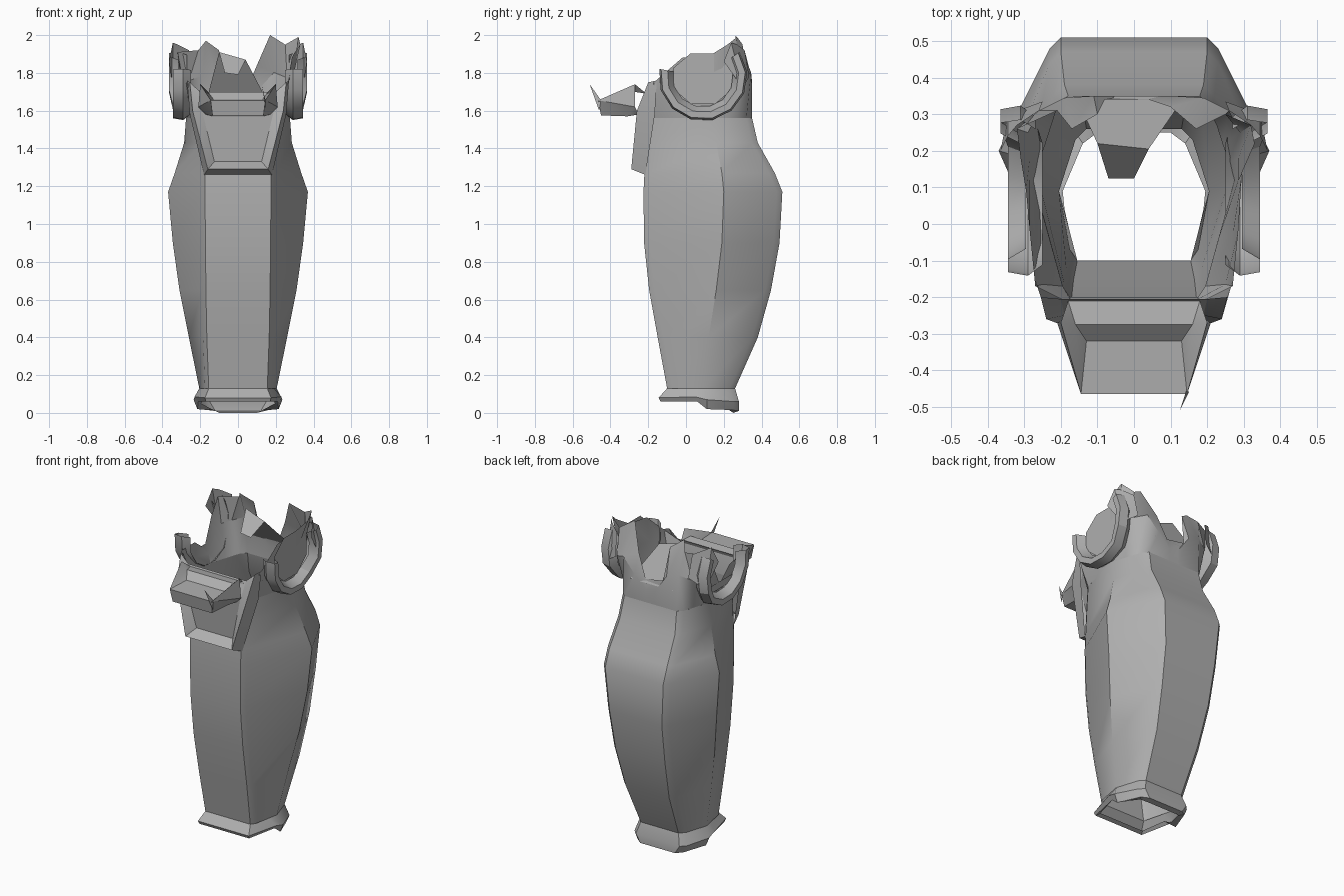
import bpy
import math

cube = bpy.data.objects.get("Cube")
if cube:
    bpy.data.objects.remove(cube)

steel = bpy.data.materials.new("grey_steel")
steel.use_nodes = True
GREY = (0.43, 0.43, 0.43, 1)
steel.diffuse_color = GREY
steel.node_tree.nodes["Principled BSDF"].inputs["Base Color"].default_value = GREY


def make(name, verts, faces, angle=28):
    mesh = bpy.data.meshes.new(name)
    mesh.from_pydata(verts, [], faces)
    mesh.materials.append(steel)
    obj = bpy.data.objects.new(name, mesh)
    bpy.context.collection.objects.link(obj)
    bpy.ops.object.select_all(action='DESELECT')
    obj.select_set(True)
    bpy.context.view_layer.objects.active = obj
    bpy.ops.object.mode_set(mode='EDIT')
    bpy.ops.mesh.select_all(action='SELECT')
    bpy.ops.mesh.normals_make_consistent(inside=False)
    bpy.ops.object.mode_set(mode='OBJECT')
    bpy.ops.object.shade_smooth_by_angle(angle=math.radians(angle))


def loft(name, rows, closed=True, angle=28):
    """Skin a list of equally long point rows."""
    n = len(rows[0])
    verts = [p for row in rows for p in row]
    faces = []
    for r in range(len(rows) - 1):
        for i in range(n if closed else n - 1):
            j = (i + 1) % n
            faces.append((r * n + i, r * n + j, (r + 1) * n + j, (r + 1) * n + i))
    make(name, verts, faces, angle)


def joined(left, right):
    """Make one row from a +x half and the half to be flipped to -x."""
    return left + [(-x, y, z) for x, y, z in reversed(right)]


def mirrored(half):
    return joined(half, half)


def shin_row(z, front, side, back, xf, xs, xb):
    return mirrored([(xf, front, z), (xf + .02, front + .03, z),
                     (xs, side, z), (xb + .03, back - .03, z), (xb, back, z)])


# Shin shell: a six-sided tapering tube with bevelled corners
shin = [
    (.13, -.10, .09, .26, .155, .205, .13),
    (.40, -.15, .12, .38, .165, .26, .15),
    (.65, -.195, .16, .45, .17, .31, .17),
    (.90, -.222, .19, .495, .172, .345, .18),
    (1.17, -.225, .20, .51, .175, .37, .20),
    (1.27, -.22, .19, .47, .175, .335, .20),
    (1.43, -.21, .16, .38, .175, .285, .19),
    (1.56, -.20, .12, .35, .175, .275, .18),
]
loft("shin_shell", [shin_row(*s) for s in shin], angle=35)

# Torn crown: low in front and at the back notch, high jagged back corners
base = [(.175, -.20), (.195, -.17), (.231, -.04), (.275, .12), (.259, .17),
        (.242, .22), (.226, .27), (.21, .32), (.18, .35), (.03, .35)]
mid = [(.175, -.205), (.25, -.165), (.27, -.03), (.285, .12), (.285, .18),
       (.29, .25), (.26, .31), (.19, .345), (.11, .35), (.03, .35)]
rim_left = [(.18, -.215, 1.68), (.27, -.17, 1.75), (.285, -.02, 1.88), (.295, .14, 1.90),
            (.33, .22, 1.95), (.32, .27, 1.99), (.25, .30, 1.95), (.17, .26, 2.0),
            (.10, .32, 1.84), (.04, .34, 1.70)]
rim_right = rim_left[:2] + [(.285, -.02, 1.74), (.295, .09, 1.66), (.31, .18, 1.82),
                            (.32, .26, 1.91), (.21, .31, 1.92), (.17, .26, 1.97),
                            (.10, .30, 1.92), (.08, .34, 1.72)]


def middle(rim):
    return [(x, y, 1.56 + (t[2] - 1.56) * .55) for (x, y), t in zip(mid, rim)]


loft("torn_crown", [
    mirrored([(x, y, 1.56) for x, y in base]),
    joined(middle(rim_left), middle(rim_right)),
    joined(rim_left, rim_right)])

# Bent tab leaning inward from the back notch
loft("back_tab", [[(-.16, .35, 1.68), (.14, .35, 1.68)],
                  [(-.10, .22, 1.91), (.04, .205, 1.87)],
                  [(-.07, .125, 1.80), (0, .125, 1.79)]], closed=False)

# Side hubs: a C-shaped band around an eight-sided plate, torn low on the right
CY, CZ = .09, 1.78
for side, s, top in (("left", 1, 1.91), ("right", -1, 1.68)):
    rows = []
    for r, x in ((.205, .25), (.235, .29), (.225, .345), (.19, .345), (.16, .295)):
        row = []
        for k in range(9):
            a = math.radians(170 + k * 28)
            flare = .02 if k > 5 else 0
            row.append((s * (x + flare), CY + r * math.cos(a), CZ + r * math.sin(a)))
        rows.append(row)
    loft(side + "_hub_band", rows, closed=False)
    plate = [(s * .298, CY + .17 * math.cos(math.radians(22.5 + 45 * k)),
              min(top, CZ - .01 + .145 * math.sin(math.radians(22.5 + 45 * k)))) for k in range(8)]
    make(side + "_hub_plate", plate, [tuple(range(8))])
    # jagged fin rising from the band to the back corner
    fin = [(s * .345, .30, 1.72), (s * .365, .20, 1.86), (s * .345, .24, 1.96),
           (s * .32, .27, 1.95), (s * .26, .31, 1.92), (s * .25, .335, 1.78)]
    make(side + "_fin", fin, [(0, 1, 2), (0, 2, 3, 4), (0, 4, 5)])

# Collar: a raised U-shaped rim on the front of the neck
outer = [(.27, -.155, 1.76), (.255, -.165, 1.58), (.18, -.215, 1.26)]
ridge = [(.255, -.20, 1.75), (.24, -.26, 1.60), (.16, -.29, 1.29)]
inner = [(.20, -.205, 1.70), (.19, -.25, 1.60), (.125, -.23, 1.33)]
loft("collar_rim", [mirrored(p) for p in (outer, ridge, inner)], closed=False)
loft("collar_panel", [[(-.125, -.23, 1.33), (.125, -.23, 1.33)],
                      [(-.19, -.25, 1.60), (.19, -.25, 1.60)],
                      [(-.20, -.205, 1.70), (.20, -.205, 1.70)]], closed=False)

# Lip: a wedge jutting forward from the collar
lip = [(.17, -.25, 1.58), (.14, -.31, 1.57), (.135, -.45, 1.575), (.145, -.465, 1.655),
       (.13, -.32, 1.66), (.16, -.275, 1.70), (.18, -.21, 1.69)]
loft("lip", [[(-x, y, z) for x, y, z in lip], lip], closed=False, angle=20)
for side, s in (("left", 1), ("right", -1)):
    cheek = [(s * x, y, z) for x, y, z in lip] + [(s * .20, -.27, 1.74), (s * .21, -.27, 1.62)]
    make(side + "_lip_cheek", cheek, [(0, 1, 8), (1, 2, 3, 8), (3, 7, 8), (3, 4, 5, 7), (5, 6, 7)])
make("lip_spike", [(.15, -.46, 1.60), (.125, -.51, 1.74), (.145, -.45, 1.655)], [(0, 1, 2)])

# Foot flange: a bent cuff, high at the front and drooping at the back
loft("foot_flange", [mirrored(row) for row in (
    [(.155, -.10, .13), (.189, .03, .13), (.205, .09, .13), (.16, .23, .13), (.13, .26, .13)],
    [(.175, -.145, .08), (.23, .05, .085), (.235, .11, .07), (.18, .25, .06), (.15, .28, .06)],
    [(.17, -.135, .06), (.21, .06, .06), (.215, .11, .02), (.16, .25, .015), (.12, .28, .01)],
    [(.155, -.11, .07), (.19, .04, .08), (.195, .09, .05), (.14, .22, .02), (.10, .25, 0)])])
